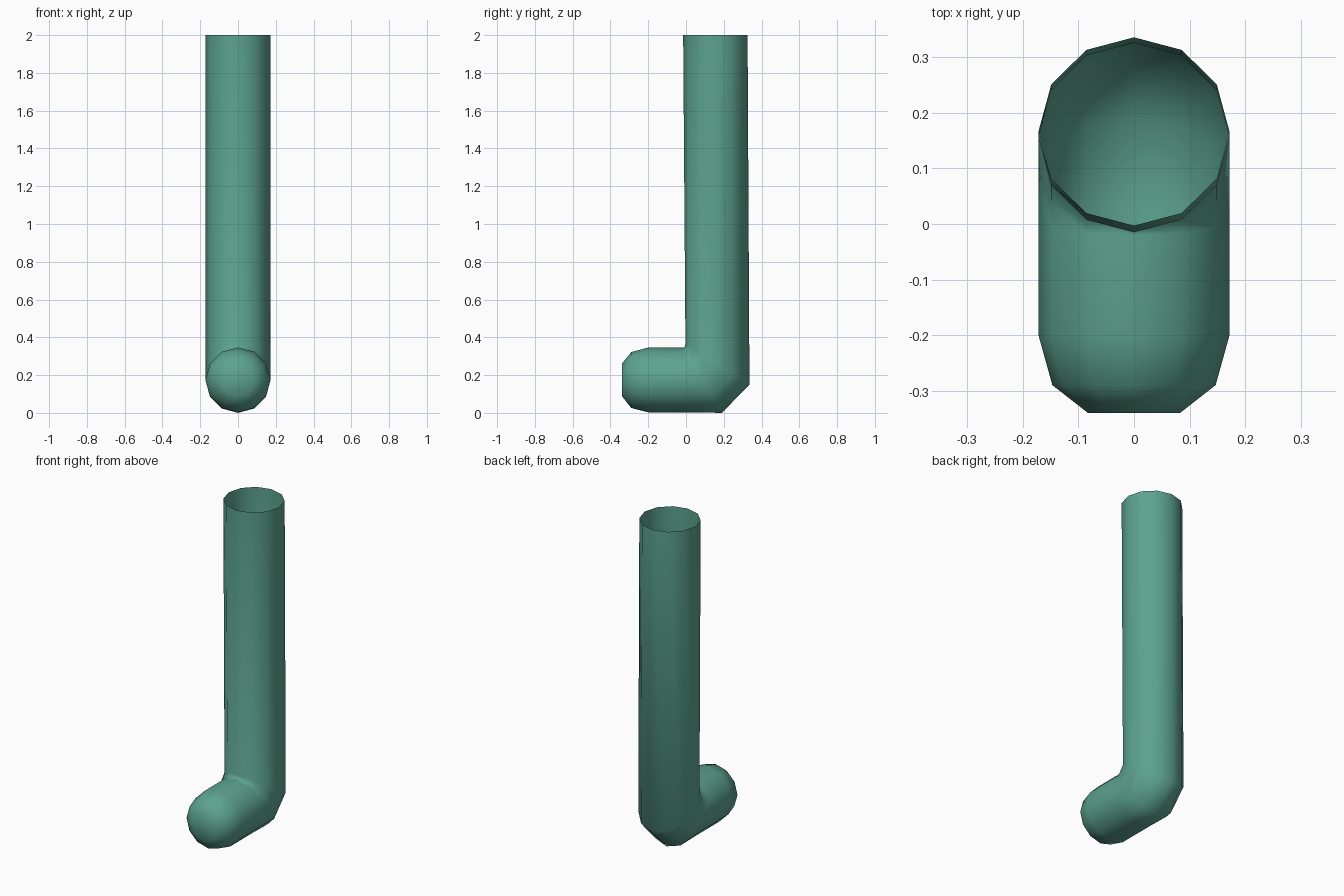
import bpy, bmesh, math

if "Cube" in bpy.data.objects:
    bpy.data.objects.remove(bpy.data.objects["Cube"])

SIDES = 12
RX = 0.172

mat = bpy.data.materials.new("sea green")
mat.diffuse_color = (0.108, 0.365, 0.28, 1)
mat.use_nodes = True
mat.node_tree.nodes["Principled BSDF"].inputs["Base Color"].default_value = mat.diffuse_color

bm = bmesh.new()


def ring(inner, outer, rx=RX):
    """Elliptical loop whose inner/outer points are given as (y, z)."""
    verts = []
    for i in range(SIDES):
        a = 2 * math.pi * i / SIDES
        t = (1 - math.sin(a)) / 2
        verts.append(bm.verts.new((rx * math.cos(a),
                                   inner[0] + (outer[0] - inner[0]) * t,
                                   inner[1] + (outer[1] - inner[1]) * t)))
    return verts


# rounded toe, foot, chamfered heel, long open leg
rings = [
    ring((-0.34, 0.260), (-0.34, 0.090), 0.083),
    ring((-0.29, 0.322), (-0.29, 0.026), 0.147),
    ring((-0.20, 0.346), (-0.20, 0.003)),
    ring((-0.02, 0.346), (0.04, 0.003)),
    ring((-0.008, 0.347), (0.19, 0.0)),
    ring((-0.003, 0.365), (0.336, 0.15)),
    ring((-0.015, 2.0), (0.326, 2.0)),
]
for a, b in zip(rings, rings[1:]):
    for i in range(SIDES):
        j = (i + 1) % SIDES
        bm.faces.new((a[i], a[j], b[j], b[i]))
bm.faces.new(rings[0])  # toe cap
bmesh.ops.recalc_face_normals(bm, faces=bm.faces)
# open shell: make sure normals face outward (toe cap points to -y)
bm.faces.ensure_lookup_table()
if bm.faces[-1].normal.y > 0:
    bmesh.ops.reverse_faces(bm, faces=bm.faces)
for f in bm.faces:
    f.smooth = True

mesh = bpy.data.meshes.new("bent_pipe")
bm.to_mesh(mesh)
bm.free()
mesh.materials.append(mat)
obj = bpy.data.objects.new("bent_pipe", mesh)
bpy.context.collection.objects.link(obj)
